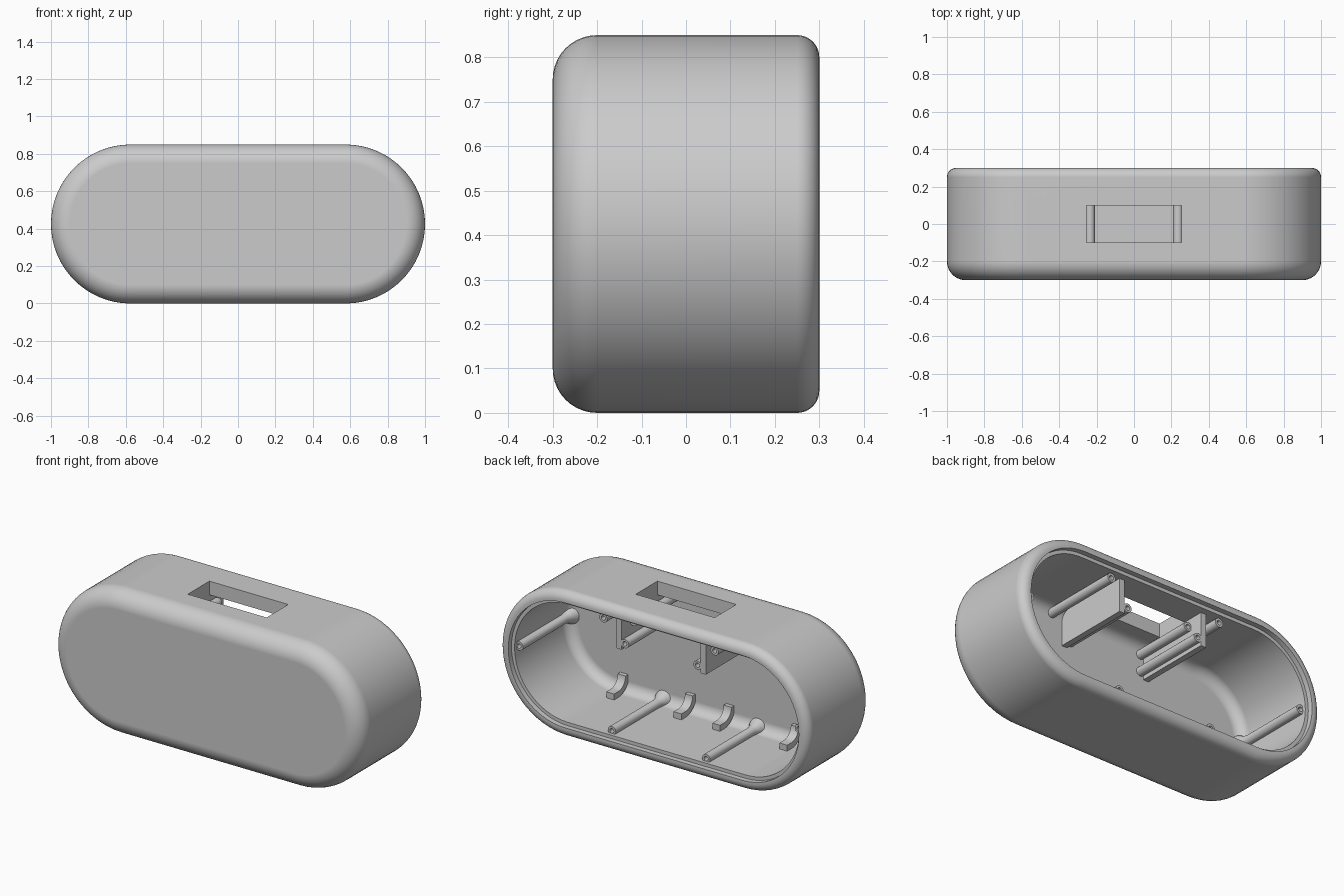
import bpy, bmesh, math

if "Cube" in bpy.data.objects:
    bpy.data.objects.remove(bpy.data.objects["Cube"], do_unlink=True)

R, HALF, ZC = 0.425, 0.575, 0.425   # stadium radius, half straight length, centre height
ARC = 32                            # segments per half circle

grey = bpy.data.materials.new("plain grey")
grey.use_nodes = True
grey.diffuse_color = (0.6, 0.6, 0.6, 1)
grey.node_tree.nodes["Principled BSDF"].inputs["Base Color"].default_value = (0.6, 0.6, 0.6, 1)


def finish(bm, name):
    bmesh.ops.recalc_face_normals(bm, faces=bm.faces)
    mesh = bpy.data.meshes.new(name)
    bm.to_mesh(mesh)
    bm.free()
    mesh.materials.append(grey)
    obj = bpy.data.objects.new(name, mesh)
    bpy.context.collection.objects.link(obj)
    return obj


def activate(obj):
    bpy.ops.object.select_all(action='DESELECT')
    obj.select_set(True)
    bpy.context.view_layer.objects.active = obj


def smooth(obj):
    activate(obj)
    bpy.ops.object.shade_smooth_by_angle(angle=math.radians(35))


def skin(bm, rings):
    # bridge closed rings of points and cap both ends
    loops = [[bm.verts.new(p) for p in ring] for ring in rings]
    n = len(loops[0])
    for a, b in zip(loops, loops[1:]):
        for i in range(n):
            j = (i + 1) % n
            bm.faces.new((a[i], a[j], b[j], b[i]))
    bm.faces.new(loops[0])
    bm.faces.new(loops[-1])


def stadium(offset, y):
    r = R - offset
    pts = []
    for side in (1, -1):
        for i in range(ARC + 1):
            t = math.pi * i / ARC - math.pi / 2
            pts.append((side * (HALF + r * math.cos(t)), y, ZC + side * r * math.sin(t)))
    return pts


def fillet(offset, y, r, start, end, steps=10):
    # quarter arc around a centre given as (offset, y)
    angles = [math.radians(start + (end - start) * i / steps) for i in range(steps + 1)]
    return [(offset + r * math.cos(a), y + r * math.sin(a)) for a in angles]


def box(name, x0, x1, y0, y1, z0, z1):
    bm = bmesh.new()
    skin(bm, [[(x, y0, z0), (x, y1, z0), (x, y1, z1), (x, y0, z1)] for x in (x0, x1)])
    return finish(bm, name)


# Shell: outside skin, rear rim, lid ledge and cavity in one sweep
profile = (fillet(0.1, -0.2, 0.1, 270, 180)
           + fillet(0.05, 0.25, 0.05, 180, 90)
           + [(0.06, 0.3), (0.06, 0.27), (0.08, 0.27)]
           + fillet(0.14, -0.17, 0.06, 180, 270))
bm = bmesh.new()
skin(bm, [stadium(o, y) for o, y in profile])
shell = finish(bm, "shell")

# Window through the top
cutter = box("window_cutter", -0.255, 0.255, -0.1, 0.1, 0.7, 0.95)
cutter.hide_render = True
activate(shell)
cut = shell.modifiers.new("window", 'BOOLEAN')
cut.operation, cut.solver, cut.object = 'DIFFERENCE', 'EXACT', cutter
bpy.ops.object.modifier_apply(modifier=cut.name)
bpy.data.objects.remove(cutter, do_unlink=True)
smooth(shell)
shell.modifiers.new("even_shading", 'WEIGHTED_NORMAL').keep_sharp = True


def post(name, x, z, tip, flare=False, r=0.026):
    # screw post with a blind hole in its rear end
    prof = [(r, -0.24), (r, tip), (r * 0.5, tip), (r * 0.5, tip - 0.08)]
    if flare:
        prof = [(r + 0.03, -0.24), (r + 0.022, -0.215), (r + 0.007, -0.19), (r, -0.16)] + prof[1:]
    turns = [2 * math.pi * i / 20 for i in range(20)]
    bm = bmesh.new()
    skin(bm, [[(x + q * math.cos(t), y, z + q * math.sin(t)) for t in turns] for q, y in prof])
    smooth(finish(bm, name))


def hook(name, x):
    # curved cable hook growing out of the front wall
    bm = bmesh.new()
    outer = fillet(-0.14, 0.18, 0.1, 180, 270, 8)
    inner = fillet(-0.14, 0.18, 0.065, 270, 180, 8)
    outline = outer + [(-0.1, 0.08), (-0.1, 0.115)] + inner
    skin(bm, [[(x + d, y, z) for y, z in outline] for d in (-0.025, 0.025)])
    smooth(finish(bm, name))


# Interior parts, mirrored left and right
for side, s in (("left", 1), ("right", -1)):
    post(f"side_post_{side}", s * 0.905, 0.43, 0.25, True)
    post(f"bottom_post_{side}", s * 0.305, 0.095, 0.25, True)
    post(f"top_post_{side}", s * 0.36, 0.74, 0.25)
    post(f"inner_lower_post_{side}", s * 0.235, 0.615, 0.23)
    post(f"inner_upper_post_{side}", s * 0.235, 0.715, 0.15)
    x0, x1 = sorted((s * 0.255, s * 0.29))
    box(f"window_bracket_{side}", x0, x1, -0.24, 0.23, 0.575, 0.79)
    hook(f"outer_hook_{side}", s * 0.56)
    hook(f"inner_hook_{side}", s * 0.125)
